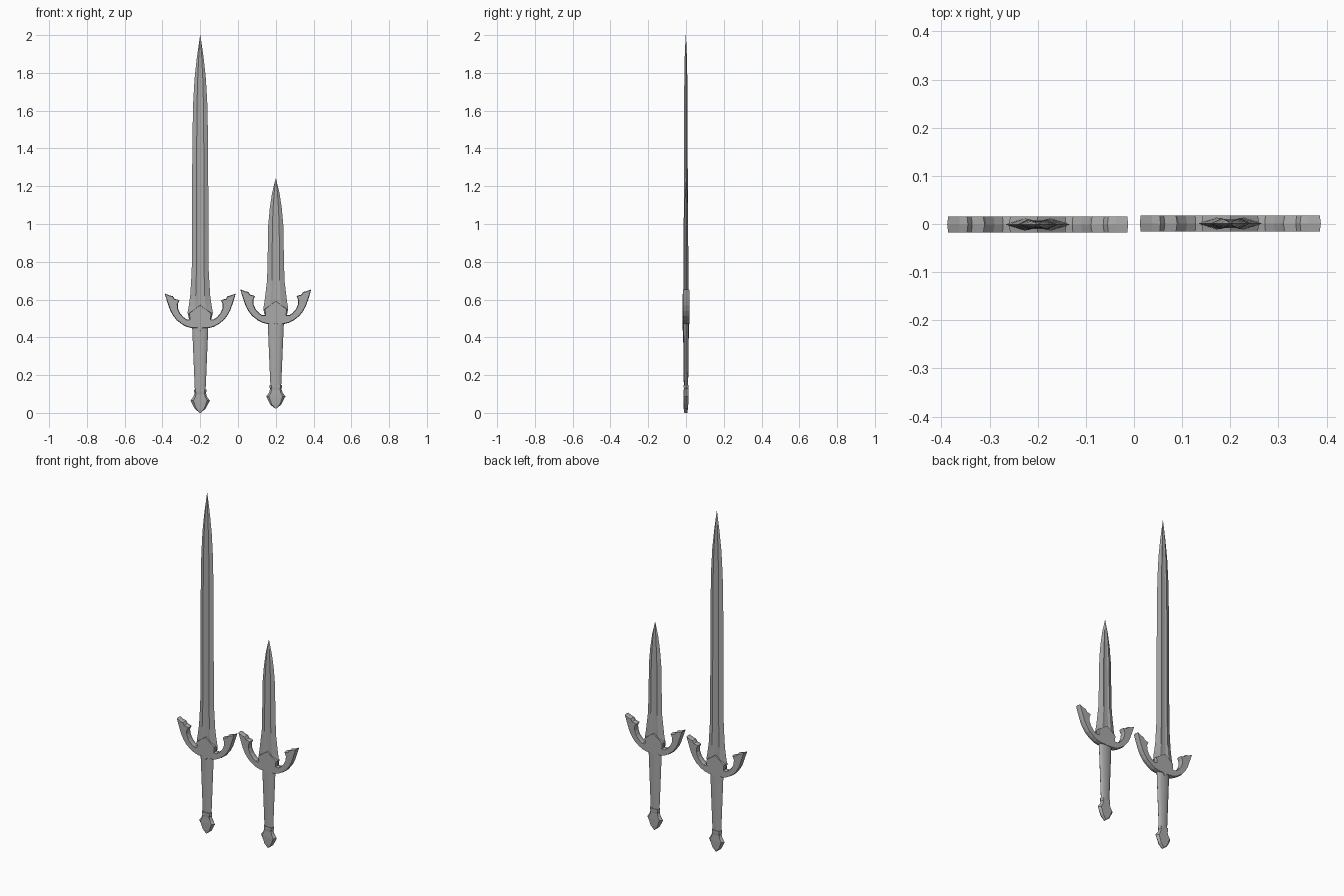
import bpy, bmesh, math
from mathutils import Vector

if "Cube" in bpy.data.objects:
    bpy.data.objects.remove(bpy.data.objects["Cube"])

steel = bpy.data.materials.new("grey_steel")
steel.diffuse_color = (0.4, 0.4, 0.4, 1)
steel.use_nodes = True
steel.node_tree.nodes["Principled BSDF"].inputs["Base Color"].default_value = steel.diffuse_color


def finish(name, bm, loc, smooth=None):
    bmesh.ops.remove_doubles(bm, verts=bm.verts, dist=1e-5)
    bmesh.ops.recalc_face_normals(bm, faces=bm.faces)
    me = bpy.data.meshes.new(name)
    bm.to_mesh(me)
    bm.free()
    me.materials.append(steel)
    ob = bpy.data.objects.new(name, me)
    ob.location = loc
    bpy.context.collection.objects.link(ob)
    if smooth:
        bpy.ops.object.select_all(action='DESELECT')
        ob.select_set(True)
        bpy.context.view_layer.objects.active = ob
        bpy.ops.object.shade_smooth_by_angle(angle=math.radians(smooth))


def skin(bm, rings):
    """Join successive closed rings of points and cap both ends."""
    rv = [[bm.verts.new(p) for p in r] for r in rings]
    n = len(rv[0])
    for a, b in zip(rv, rv[1:]):
        for i in range(n):
            j = (i + 1) % n
            bm.faces.new((a[i], a[j], b[j], b[i]))
    bm.faces.new(rv[0])
    bm.faces.new(rv[-1])


def loft(name, section, rows, loc, smooth=None):
    """rows: (z, half width, half depth)"""
    bm = bmesh.new()
    skin(bm, [[(x * w, y * d, z) for x, y in section] for z, w, d in rows])
    finish(name, bm, loc, smooth)


def slab(name, outline, depth, inset, loc):
    """Outline in x,z given thickness in y, with a ridge around the rim."""
    pts = [Vector(p) for p in outline]
    n = len(pts)
    inner = []
    for i, p in enumerate(pts):
        a = (p - pts[i - 1]).normalized()
        b = (pts[(i + 1) % n] - p).normalized()
        t = (a + b).normalized()
        inner.append(p + Vector((-t.y, t.x)) * inset)
    bm = bmesh.new()
    skin(bm, [[(p.x, -depth, p.y) for p in inner],
              [(p.x, 0, p.y) for p in pts],
              [(p.x, depth, p.y) for p in inner]])
    finish(name, bm, loc)


# Cross sections: fullered blade, round grip, flat-faced pommel
blade_sec = [(1, 0), (.45, 1), (.2, .75), (-.2, .75), (-.45, 1),
             (-1, 0), (-.45, -1), (-.2, -.75), (.2, -.75), (.45, -1)]
grip_sec = [(math.cos(i * math.pi / 6), math.sin(i * math.pi / 6)) for i in range(12)]
pommel_sec = [(1, 0), (.72, 1), (-.72, 1), (-1, 0), (-.72, -1), (.72, -1)]

# Right half of the guard, from bottom centre round the horn to the top peak
guard_half = [(.045, .449), (.07, .455), (.095, .468), (.125, .491), (.145, .517),
              (.160, .545), (.175, .588), (.188, .632), (.162, .622), (.145, .618),
              (.136, .604), (.110, .597), (.119, .575), (.118, .553), (.107, .528),
              (.09, .508), (.072, .495), (.056, .495), (.06, .528)]


def sword(label, x, y, lift, blade_rows, notch):
    loc = (x, y, lift)
    loft(label + "_blade", blade_sec, blade_rows, loc)
    outline = [(0, notch)] + [(.014, .448)] + guard_half + [(0, .572)]
    outline += [(-a, b) for a, b in reversed(guard_half)] + [(-.014, .448)]
    slab(label + "_guard", outline, .0165, .003, loc)
    loft(label + "_grip", grip_sec,
         [(.11, .028, .010), (.2, .032, .0115), (.32, .037, .013), (.46, .043, .0145)],
         loc, 40)
    loft(label + "_collar", pommel_sec,
         [(.098, .025, .0115), (.112, .033, .013), (.125, .033, .013)], loc)
    loft(label + "_pommel", pommel_sec,
         [(0, .002, .008), (.022, .029, .011), (.065, .051, .0125),
          (.085, .036, .012), (.112, .028, .011)], loc)


# Long sword on the left
sword("long", -.2, -.001, 0,
      [(.485, .045, .010), (.5, .06, .011), (.53, .067, .012), (.565, .061, .012),
       (.62, .053, .012), (.75, .045, .0115), (1.0, .043, .011), (1.4, .042, .010),
       (1.63, .038, .009), (1.77, .030, .008), (1.88, .018, .006), (2.0, .0008, .0008)],
      .432)

# Short sword on the right
sword("short", .2, .001, .022,
      [(.485, .045, .010), (.5, .06, .011), (.53, .066, .012), (.565, .060, .012),
       (.68, .046, .0115), (.85, .042, .011), (.97, .040, .010),
       (1.06, .032, .009), (1.14, .020, .007), (1.22, .0008, .0008)],
      .446)
